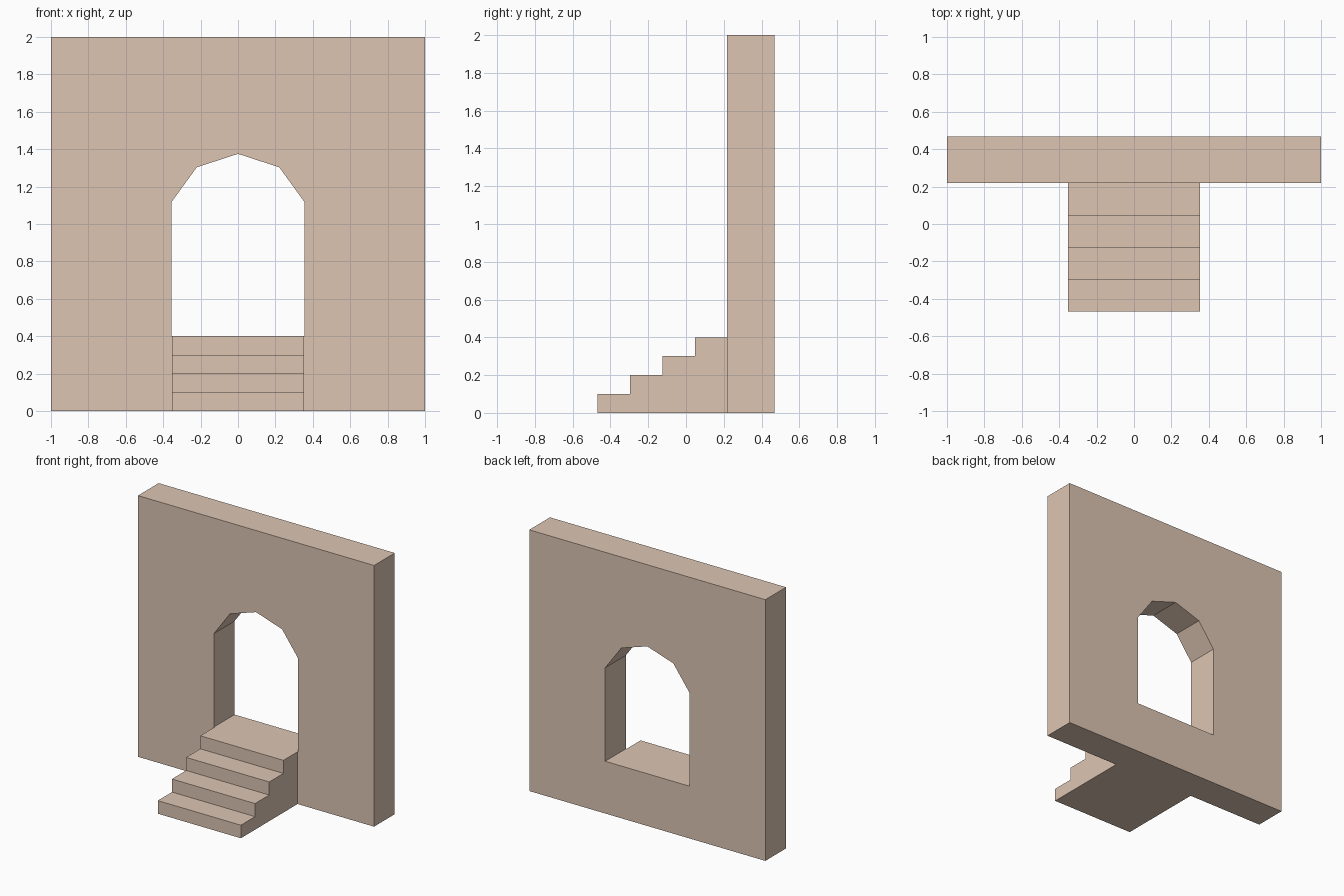
import bpy, bmesh
from math import sin, cos, radians
from mathutils import Vector

if "Cube" in bpy.data.objects:
    bpy.data.objects.remove(bpy.data.objects["Cube"])

WALL_FRONT, WALL_BACK = 0.218, 0.468
STEPS, STEP_H = 4, 0.1
STEP_D = (WALL_FRONT + WALL_BACK) / STEPS

stone = bpy.data.materials.new("stone")
stone.diffuse_color = (0.72, 0.56, 0.45, 1)
stone.use_nodes = True
stone.node_tree.nodes["Principled BSDF"].inputs["Base Color"].default_value = stone.diffuse_color


def extrude_outlines(name, outlines, direction):
    """Weld flat outlines together and extrude them into one solid."""
    bm = bmesh.new()
    for pts in outlines:
        bm.faces.new([bm.verts.new(p) for p in pts])
    bmesh.ops.remove_doubles(bm, verts=bm.verts[:], dist=1e-4)
    ext = bmesh.ops.extrude_face_region(bm, geom=bm.faces[:], use_keep_orig=True)
    moved = [g for g in ext["geom"] if isinstance(g, bmesh.types.BMVert)]
    bmesh.ops.translate(bm, verts=moved, vec=Vector(direction))
    bmesh.ops.recalc_face_normals(bm, faces=bm.faces[:])
    mesh = bpy.data.meshes.new(name)
    bm.to_mesh(mesh)
    bm.free()
    mesh.materials.append(stone)
    obj = bpy.data.objects.new(name, mesh)
    bpy.context.collection.objects.link(obj)
    return obj


# Wall: half outline around a ten-sided arch, mirrored and welded at x = 0
R, ARCH_Z, SILL = 0.375, 1.0, STEPS * STEP_H
arch = [(R * sin(radians(a)), ARCH_Z + R * cos(radians(a))) for a in (0, 36, 72)]
half = [(0, 0), (1, 0), (1, 2), (0, 2)] + arch + [(arch[-1][0], SILL), (0, SILL)]
right = [(x, WALL_FRONT, z) for x, z in half]
left = [(-x, WALL_FRONT, z) for x, z in reversed(half)]
extrude_outlines("arched_wall", [right, left], (0, WALL_BACK - WALL_FRONT, 0))

# Stairs: stepped side profile extruded across the doorway
HALF_W = 0.352
profile = [(WALL_FRONT, 0), (-WALL_BACK, 0)]
for i in range(STEPS):
    z = (i + 1) * STEP_H
    profile += [(-WALL_BACK + i * STEP_D, z), (-WALL_BACK + (i + 1) * STEP_D, z)]
extrude_outlines("stairs", [[(-HALF_W, y, z) for y, z in profile]], (2 * HALF_W, 0, 0))
